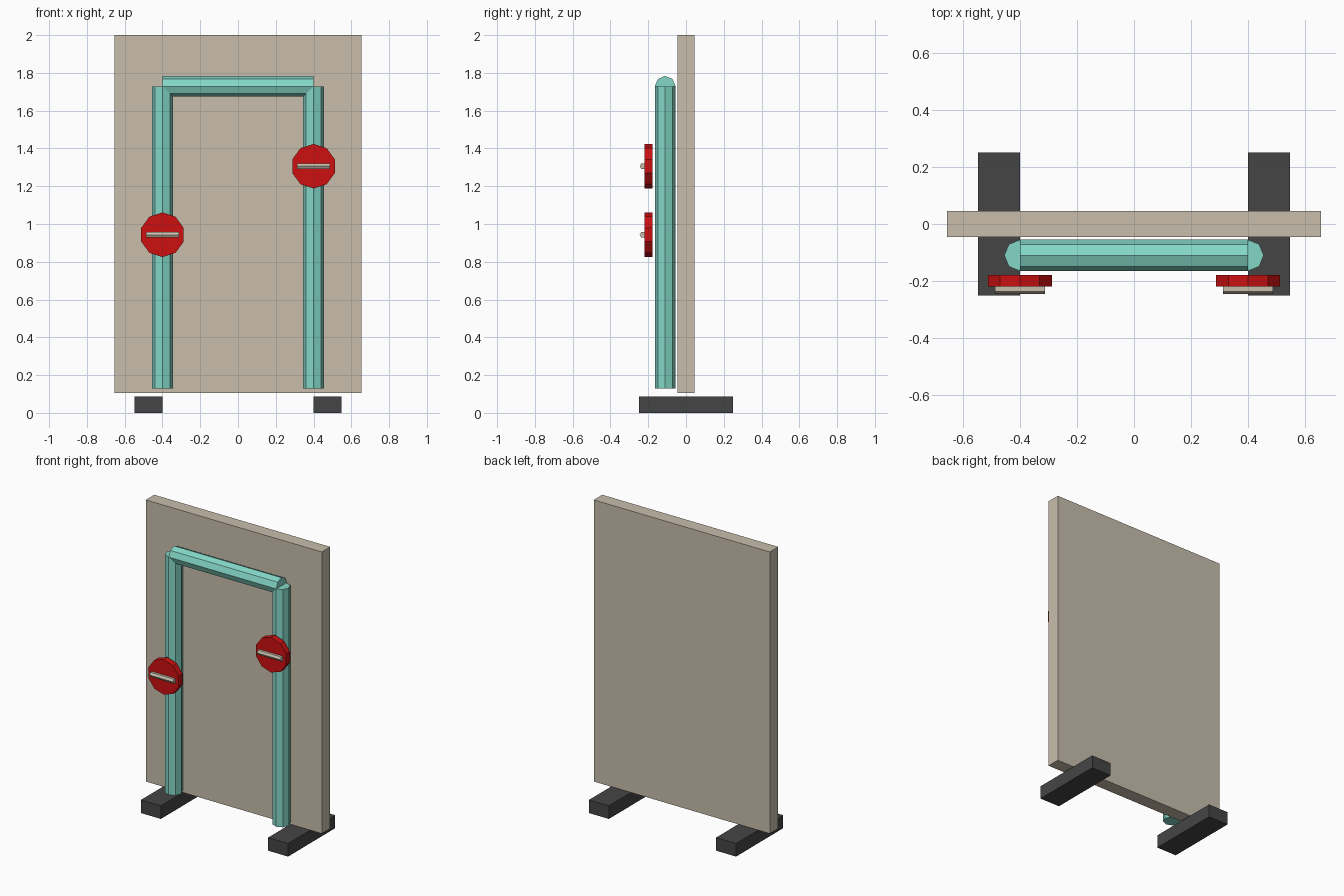
import bpy, math
from mathutils import Matrix

if "Cube" in bpy.data.objects:
    bpy.data.objects.remove(bpy.data.objects["Cube"])


def material(name, color):
    m = bpy.data.materials.new(name)
    m.diffuse_color = (*color, 1)
    m.use_nodes = True
    m.node_tree.nodes["Principled BSDF"].inputs["Base Color"].default_value = m.diffuse_color
    return m


beige = material("beige", (0.58, 0.515, 0.41))
teal = material("teal", (0.23, 0.68, 0.57))
red = material("red", (0.61, 0.005, 0.005))
dark = material("dark_grey", (0.06, 0.06, 0.06))


def box(name, lo, hi, mat):
    bpy.ops.mesh.primitive_cube_add(size=1)
    o = bpy.context.object
    o.name = name
    mid = [(a + b) / 2 for a, b in zip(lo, hi)]
    size = [b - a for a, b in zip(lo, hi)]
    o.data.transform(Matrix.Translation(mid) @ Matrix.Diagonal((*size, 1)))
    o.data.materials.append(mat)


def prism(name, center, radius, length, sides, axis, mat):
    # Cylinder whose first corner points up (x or y axis) or forward (z axis)
    bpy.ops.mesh.primitive_cylinder_add(vertices=sides, radius=radius, depth=length)
    o = bpy.context.object
    o.name = name
    turn = {"x": Matrix.Rotation(math.pi / 2, 4, "Y"),
            "y": Matrix.Rotation(math.pi / 2, 4, "X"),
            "z": Matrix.Identity(4)}[axis]
    o.data.transform(Matrix.Translation(center) @ turn)
    o.data.materials.append(mat)


# Standing panel
box("panel", (-0.655, -0.045, 0.105), (0.655, 0.045, 2.0), beige)

# Octagonal pipe frame: crossbar
prism("pipe_crossbar", (0, -0.11, 1.729), 0.055, 0.8, 8, "x", teal)

for side, s, z in (("left", -1, 0.943), ("right", 1, 1.306)):
    # Foot
    xs = sorted((s * 0.399, s * 0.548))
    box(side + "_foot", (xs[0], -0.25, 0), (xs[1], 0.25, 0.088), dark)
    # Upright pipe
    prism(side + "_pipe", (s * 0.4, -0.11, 0.929), 0.055, 1.6, 8, "z", teal)
    # Ten-sided valve wheel and its hexagonal grip
    prism(side + "_valve_wheel", (s * 0.4, -0.199, z), 0.118, 0.042, 10, "y", red)
    prism(side + "_valve_grip", (s * 0.4, -0.2275, z), 0.0175, 0.175, 6, "x", beige)
